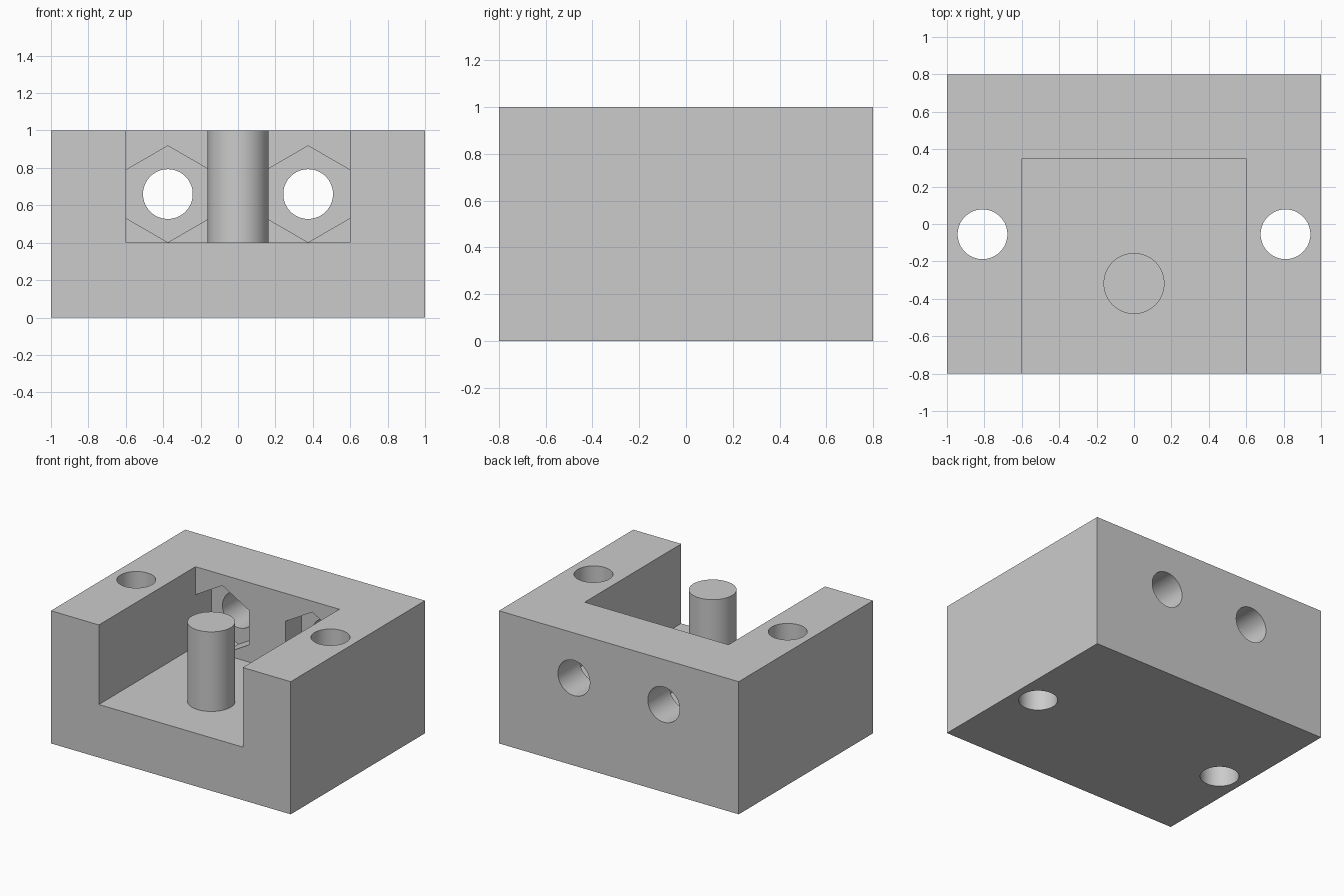
import bpy
from math import pi, radians

if "Cube" in bpy.data.objects:
    bpy.data.objects.remove(bpy.data.objects["Cube"], do_unlink=True)

grey = bpy.data.materials.new("light_grey")
grey.use_nodes = True
COLOUR = (0.6, 0.6, 0.6, 1)
grey.diffuse_color = COLOUR
grey.node_tree.nodes["Principled BSDF"].inputs["Base Color"].default_value = COLOUR


def finish(name, apply_rotation=True):
    obj = bpy.context.object
    obj.name = obj.data.name = name
    obj.data.materials.append(grey)
    bpy.ops.object.transform_apply(location=True, rotation=True, scale=True)
    return obj


def box(name, low, high):
    centre = [(a + b) / 2 for a, b in zip(low, high)]
    bpy.ops.mesh.primitive_cube_add(size=1, location=centre)
    bpy.context.object.scale = [b - a for a, b in zip(low, high)]
    return finish(name)


def prism(name, radius, depth, centre, sides=64, rotation=(0, 0, 0)):
    bpy.ops.mesh.primitive_cylinder_add(vertices=sides, radius=radius, depth=depth,
                                        location=centre, rotation=rotation)
    return finish(name)


def cut(target, cutter):
    mod = target.modifiers.new("cut", "BOOLEAN")
    mod.operation = "DIFFERENCE"
    mod.solver = "EXACT"
    mod.object = cutter
    bpy.context.view_layer.objects.active = target
    bpy.ops.object.modifier_apply(modifier=mod.name)
    bpy.data.objects.remove(cutter, do_unlink=True)


def shade(obj):
    bpy.ops.object.select_all(action="DESELECT")
    obj.select_set(True)
    bpy.context.view_layer.objects.active = obj
    bpy.ops.object.shade_smooth_by_angle(angle=radians(25))


# Block with an open-fronted pocket
block = box("block", (-1, -0.8, 0), (1, 0.8, 1))
cut(block, box("pocket_cutter", (-0.6, -1, 0.4), (0.6, 0.35, 1.2)))

for side in (-1, 1):
    # Vertical mounting hole through each side wall
    cut(block, prism("mount_cutter", 0.133, 2, (side * 0.81, -0.055, 0.5)))
    # Hexagonal nut recess, pointing up, in the rear wall
    cut(block, prism("nut_cutter", 0.258, 0.39, (side * 0.375, 0.345, 0.66),
                     sides=6, rotation=(pi / 2, 0, 0)))
    # Bolt hole out through the back
    cut(block, prism("bolt_cutter", 0.133, 0.6, (side * 0.375, 0.7, 0.66),
                     rotation=(pi / 2, 0, 0)))
shade(block)

# Round post standing on the pocket floor
post = prism("post", 0.163, 0.6, (0, -0.318, 0.7))
shade(post)
